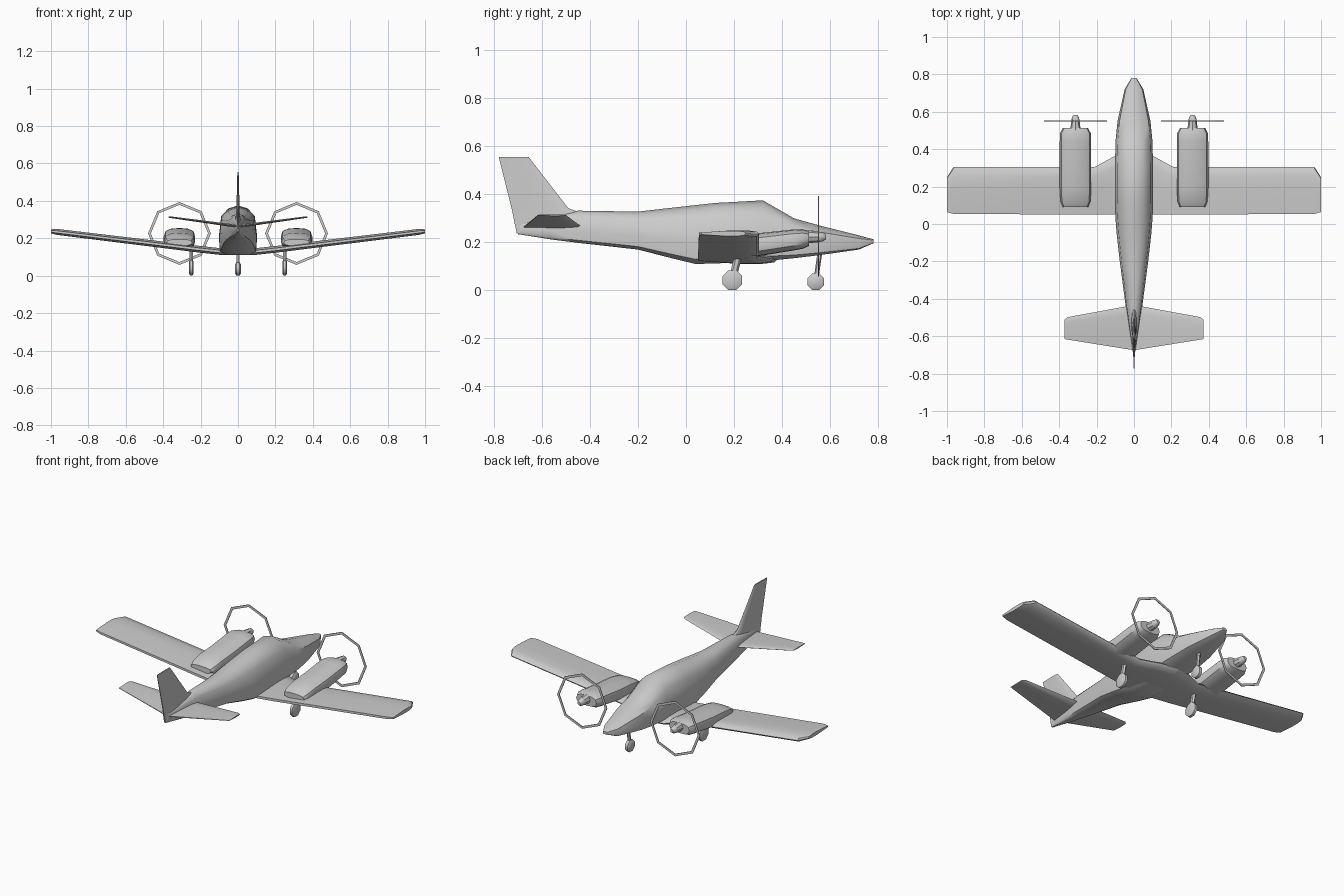
import bpy, bmesh
from math import pi, cos, sin
from mathutils import Vector

if "Cube" in bpy.data.objects:
    bpy.data.objects.remove(bpy.data.objects["Cube"])


def finish(name, bm, angle=40):
    bmesh.ops.remove_doubles(bm, verts=bm.verts, dist=1e-5)
    bmesh.ops.recalc_face_normals(bm, faces=bm.faces)
    me = bpy.data.meshes.new(name)
    bm.to_mesh(me)
    bm.free()
    ob = bpy.data.objects.new(name, me)
    bpy.context.collection.objects.link(ob)
    bpy.ops.object.select_all(action='DESELECT')
    ob.select_set(True)
    bpy.context.view_layer.objects.active = ob
    bpy.ops.object.shade_smooth_by_angle(angle=angle * pi / 180)
    return ob


def loft(name, rings, angle=40):
    """Skin equal-length closed rings and cap both ends."""
    bm = bmesh.new()
    vs = [[bm.verts.new(p) for p in r] for r in rings]
    n = len(vs[0])
    for a, b in zip(vs, vs[1:]):
        for i in range(n):
            j = (i + 1) % n
            bm.faces.new((a[i], a[j], b[j], b[i]))
    bm.faces.new(vs[0])
    bm.faces.new(vs[-1])
    return finish(name, bm, angle)


def section(y, w, zb, zt, half, cx=0):
    """Symmetric cross-section from a half outline of (width, height) fractions."""
    pts = [(a, b) for a, b in half]
    pts += [(-a, b) for a, b in reversed(half) if a > 0]
    return [(cx + a * w, y, zb + b * (zt - zb)) for a, b in pts]


def foil(le, te, t, axis, te_t=0.3):
    """Airfoil ring between leading and trailing edge, thickened along axis."""
    le, te, ax = Vector(le), Vector(te), Vector(axis)
    prof = [(0, 0), (.04, .32), (.2, .5), (.45, .5), (1, te_t / 2)]
    up = [le.lerp(te, f) + ax * t * h for f, h in prof]
    low = [le.lerp(te, f) - ax * t * h for f, h in prof[:0:-1]]
    return up + low


def disc(name, center, r, width):
    """Eight-sided wheel with bevelled shoulders, axle along x."""
    rings = []
    for dx, k in ((-.5, .75), (-.3, 1), (.3, 1), (.5, .75)):
        rings.append([(center[0] + dx * width, center[1] + r * k * sin((i + .5) * pi / 4),
                       center[2] + r * k * cos((i + .5) * pi / 4)) for i in range(8)])
    return loft(name, rings, 50)


def strut(name, p, q, hx, hy):
    return loft(name, [[(c[0] + hx * a, c[1] + hy * b, c[2])
                        for a, b in ((-1, -.5), (0, -1), (1, -.5), (1, .5), (0, 1), (-1, .5))]
                       for c in (p, q)])


# Fuselage
body = [(0, 0), (.6, 0), (.95, .08), (1, .36), (.88, .78), (.5, .94), (0, 1)]
stations = [(.78, .014, .196, .213), (.72, .05, .17, .229), (.55, .088, .146, .272),
            (.45, .098, .134, .3), (.32, .102, .121, .375), (.12, .102, .112, .364),
            (.04, .1, .11, .355), (-.06, .092, .134, .344), (-.2, .076, .17, .328),
            (-.45, .043, .198, .332), (-.56, .026, .212, .31), (-.7, .004, .234, .28)]
loft("fuselage", [section(*s, body) for s in stations], 45)

# Tail fin
loft("tail_fin", [foil((0, -.44, .325), (0, -.705, .237), .028, (1, 0, 0)),
                  foil((0, -.49, .342), (0, -.725, .335), .018, (1, 0, 0)),
                  foil((0, -.655, .555), (0, -.78, .555), .007, (1, 0, 0))])

half_nacelle = [(0, 0), (.6, .03), (.92, .22), (1, .5), (.9, .8), (.55, .96), (0, 1)]
up = (0, 0, 1)
for side, s in (("right", 1), ("left", -1)):
    # Wing with root fillet and clipped tip
    loft(side + "_wing", [foil((s * x, le, z), (s * x, te, z), t, up, .4) for x, le, te, z, t in (
        (0, .38, .05, .128, .036), (.1, .365, .05, .13, .036), (.21, .305, .05, .142, .036),
        (.965, .305, .054, .234, .032), (1, .25, .064, .237, .022))])

    # Horizontal stabiliser
    loft(side + "_stabiliser", [foil((s * x, le, z), (s * x, te, z), t, up) for x, le, te, z, t in (
        (0, -.433, -.675, .264, .016), (.355, -.498, -.618, .312, .009),
        (.372, -.512, -.615, .314, .007))])

    # Engine nacelle
    ex = s * .313
    loft(side + "_nacelle", [section(*q, half_nacelle, ex) for q in (
        (.09, .068, .16, .195), (.12, .08, .148, .212), (.19, .084, .142, .228),
        (.3, .084, .142, .238), (.44, .084, .165, .253), (.485, .082, .173, .255),
        (.512, .068, .185, .247))])

    # Spinner
    loft(side + "_spinner", [[(ex + r * cos(i * pi / 4), y, .223 + r * sin(i * pi / 4))
                              for i in range(8)]
                             for y, r in ((.5, .028), (.545, .023), (.57, .019), (.583, .01))])

    # Octagonal propeller ring
    bm = bmesh.new()
    loops = [[bm.verts.new((ex + r * sin(i * pi / 4), y, .226 + r * cos(i * pi / 4)))
              for i in range(8)]
             for r, y in ((.168, .549), (.168, .553), (.153, .553), (.153, .549))]
    for k in range(4):
        a, b = loops[k], loops[(k + 1) % 4]
        for i in range(8):
            j = (i + 1) % 8
            bm.faces.new((a[i], a[j], b[j], b[i]))
    finish(side + "_propeller_ring", bm, 30)

    # Main landing gear
    disc(side + "_main_wheel", (s * .25, .193, .043), .044, .026)
    strut(side + "_main_strut", (s * .25, .193, .045), (s * .25, .218, .145), .009, .016)

# Nose gear
disc("nose_wheel", (0, .54, .036), .037, .03)
strut("nose_strut", (0, .54, .037), (0, .558, .16), .009, .01)
